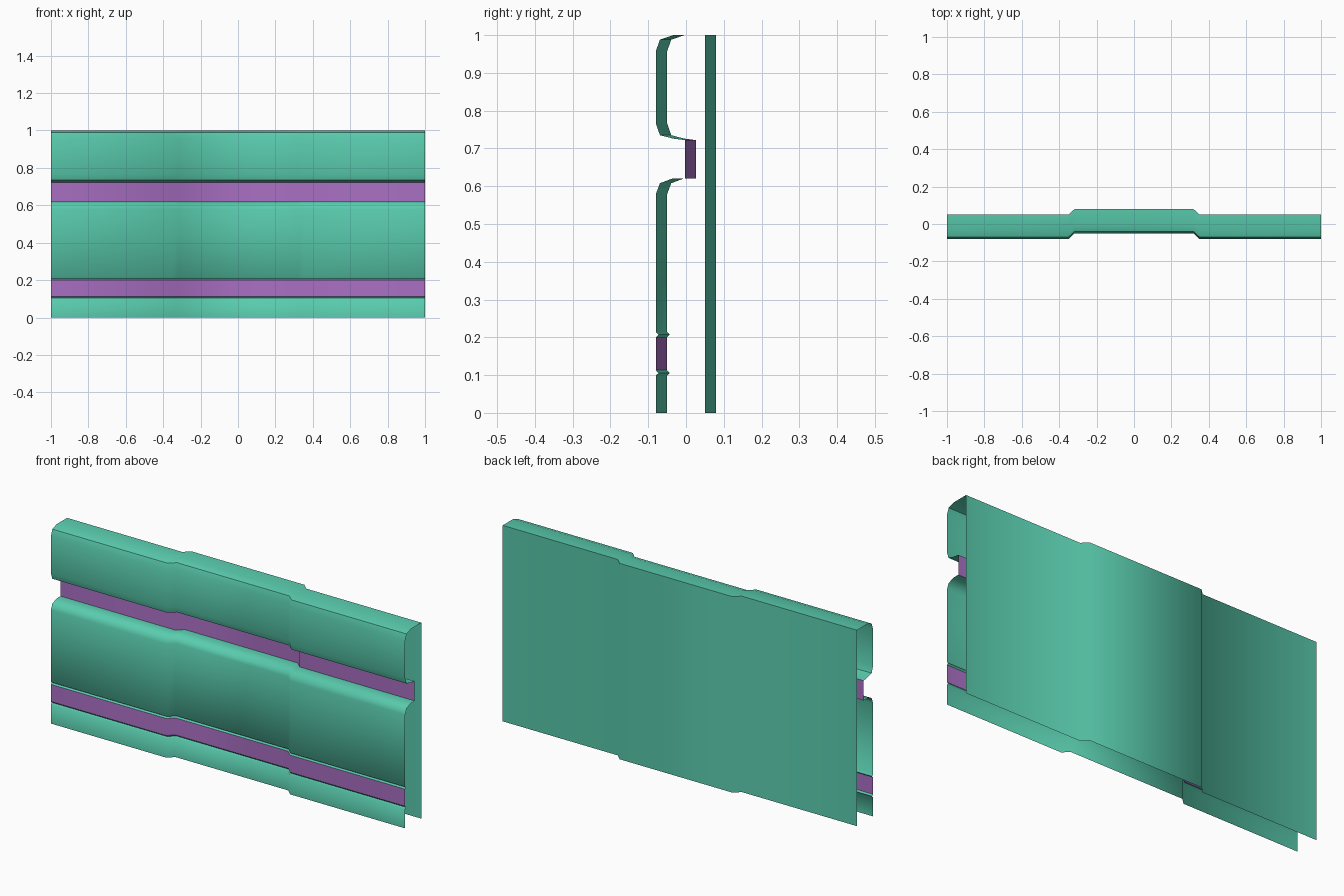
import bpy, bmesh, math

if "Cube" in bpy.data.objects:
    bpy.data.objects.remove(bpy.data.objects["Cube"])


def material(name, color):
    m = bpy.data.materials.new(name)
    m.diffuse_color = color
    m.use_nodes = True
    m.node_tree.nodes["Principled BSDF"].inputs["Base Color"].default_value = m.diffuse_color
    return m


green = material("green_paint", (0.10, 0.60, 0.42, 1))
purple = material("purple_paint", (0.40, 0.16, 0.55, 1))

# Plan path of the panel: (x, y offset), middle bay set back
PATH = [(-1, 0), (-0.35, 0), (-0.318, 0.03), (0.318, 0.03), (0.35, 0), (1, 0)]


def sweep(name, profile, mat):
    """Sweep an open (y, z) profile along the stepped plan path."""
    bm = bmesh.new()
    rows = [[bm.verts.new((x, y + dy, z)) for y, z in profile] for x, dy in PATH]
    for a, b in zip(rows, rows[1:]):
        for i in range(len(profile) - 1):
            bm.faces.new((a[i], b[i], b[i + 1], a[i + 1]))
    mesh = bpy.data.meshes.new(name)
    bm.to_mesh(mesh)
    bm.free()
    mesh.materials.append(mat)
    ob = bpy.data.objects.new(name, mesh)
    bpy.context.collection.objects.link(ob)
    bpy.ops.object.select_all(action='DESELECT')
    ob.select_set(True)
    bpy.context.view_layer.objects.active = ob
    bpy.ops.object.shade_smooth_by_angle(angle=math.radians(50))
    return ob


F, S, B = -0.08, -0.003, 0.05   # front face, slot floor, back face

# Skirting with the lower half groove
sweep("skirting", [(F, 0), (F, 0.099), (-0.073, 0.105), (F, 0.113)], green)

# Lower purple stripe, flush with the front
sweep("lower_stripe", [(F, 0.113), (F, 0.2)], purple)

# Main front panel, rounded into the recessed slot
sweep("main_panel", [(F, 0.2), (-0.073, 0.207), (F, 0.214), (F, 0.579),
                     (-0.069, 0.608), (-0.034, 0.621), (S, 0.621)], green)

# Recessed purple stripe
sweep("recessed_stripe", [(S, 0.621), (S, 0.722)], purple)

# Upper rail, top cap and back sheet
sweep("upper_rail_and_back", [(S, 0.722), (-0.034, 0.726), (-0.069, 0.735),
                              (F, 0.767), (F, 0.957), (-0.069, 0.988),
                              (-0.034, 1), (B, 1), (B, 0)], green)
